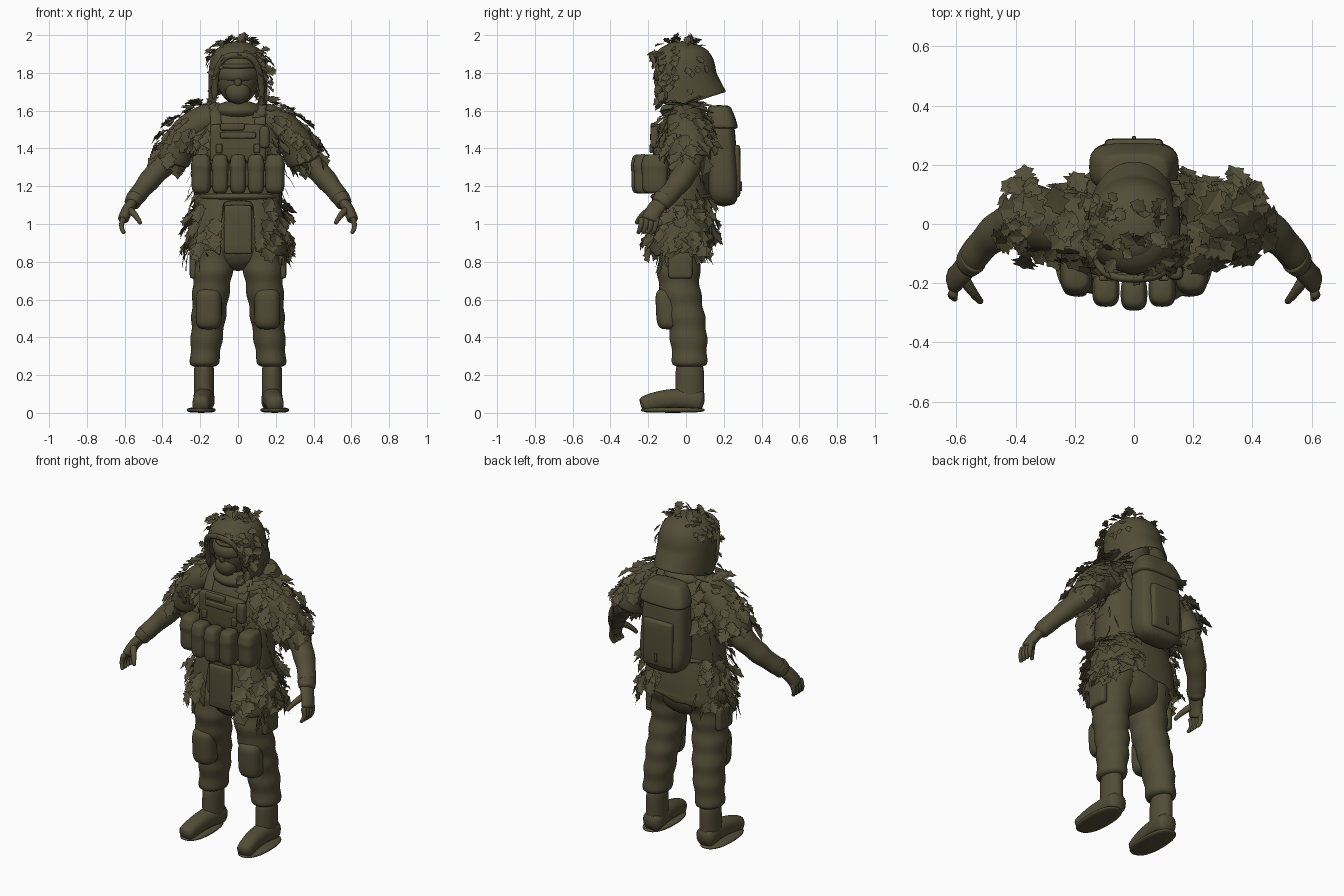
import bpy, bmesh, math, random
from mathutils import Vector

random.seed(4)
if "Cube" in bpy.data.objects:
    bpy.data.objects.remove(bpy.data.objects["Cube"])

OLIVE = (.085, .075, .038, 1)
olive_cloth = bpy.data.materials.new("olive_cloth")
olive_cloth.use_nodes = True
olive_cloth.diffuse_color = OLIVE
shader = olive_cloth.node_tree.nodes["Principled BSDF"]
shader.inputs["Base Color"].default_value = OLIVE
shader.inputs["Roughness"].default_value = .9
ACROSS, FORWARD, UP = Vector((1, 0, 0)), Vector((0, 1, 0)), Vector((0, 0, 1))


def finish(name, bm, mirror=False, smooth=True, shell=0):
    """Turn a bmesh into a finished object."""
    bmesh.ops.recalc_face_normals(bm, faces=bm.faces)
    mesh = bpy.data.meshes.new(name)
    bm.to_mesh(mesh)
    bm.free()
    mesh.materials.append(olive_cloth)
    part = bpy.data.objects.new(name, mesh)
    bpy.context.collection.objects.link(part)
    if mirror:
        part.modifiers.new("Mirror", "MIRROR").use_mirror_merge = False
    if shell:
        part.modifiers.new("Shell", "SOLIDIFY").thickness = shell
    if smooth:
        part.modifiers.new("Subdivision", "SUBSURF").levels = 1
        mesh.shade_smooth()
    return part


def mix(start, end, t):
    return start + (end - start) * t


def bump(t, peak, spread):
    return math.exp(-((t - peak) / spread) ** 2)


def signed_power(value, power):
    return math.copysign(abs(value) ** power, value)


def loft(name, ring, steps=8, axis=None, boxy=1, sides=20, caps=True, cut=None, warp=None, mirror=False, shell=0):
    """Skin the ellipses given by ring(t); they lie flat unless axis guides them along a path."""
    bm = bmesh.new()
    rings = [ring(i / steps) for i in range(steps + 1)]
    loops = []
    for i, (middle, width, depth) in enumerate(rings):
        u, v = ACROSS, FORWARD
        if axis:
            along = (rings[min(i + 1, steps)][0] - rings[max(i - 1, 0)][0]).normalized()
            u = (axis - along * axis.dot(along)).normalized()
            v = along.cross(u)
        angles = [math.tau * (k + .5) / sides for k in range(sides)]
        loops.append([bm.verts.new(middle + u * width * signed_power(math.cos(a), boxy)
                                   + v * depth * signed_power(math.sin(a), boxy)) for a in angles])
    for low, high in zip(loops, loops[1:]):
        for k in range(sides):
            bm.faces.new((low[k - 1], low[k], high[k], high[k - 1]))
    if caps:
        bm.faces.new(loops[0])
        bm.faces.new(loops[-1])
    if cut:
        doomed = [face for face in bm.faces if cut(face.calc_center_median())]
        bmesh.ops.delete(bm, geom=doomed, context="FACES")
    if warp:
        for vert in bm.verts:
            warp(vert.co)
    return finish(name, bm, mirror, True, shell)


def column(name, base, top, width, depth, shape, **options):
    """Upright part whose outline is scaled by shape(t)."""
    base, top = Vector(base), Vector(top)
    return loft(name, lambda t: (mix(base, top, t), width * shape(t), depth * shape(t)), **options)


def tube(name, start, bend, end, width, depth, taper=1, folds=0, axis=FORWARD, **options):
    """Bowed, tapering limb with optional cloth folds."""
    start, bend, end = Vector(start), Vector(bend), Vector(end)

    def ring(t):
        size = mix(1, taper, t) * (1 + folds * math.sin(t * 30))
        return mix(mix(start, bend, t), mix(bend, end, t), t), width * size, depth * size
    return loft(name, ring, axis=axis, **options)


def ball(name, place, size):
    bm = bmesh.new()
    bmesh.ops.create_uvsphere(bm, u_segments=20, v_segments=12, radius=1)
    bmesh.ops.scale(bm, vec=size, verts=bm.verts)
    bmesh.ops.translate(bm, vec=place, verts=bm.verts)
    return finish(name, bm)


def box(name, place, size, mirror=False):
    """Softly rounded block."""
    bm = bmesh.new()
    bmesh.ops.create_cube(bm, size=1)
    bmesh.ops.scale(bm, vec=size, verts=bm.verts)
    bmesh.ops.bevel(bm, geom=bm.edges[:], offset=min(size) * .35, segments=2, profile=.5, affect="EDGES")
    bmesh.ops.translate(bm, vec=place, verts=bm.verts)
    return finish(name, bm, mirror)


def scatter(name, source, count, rule, length, width=.45, lift=.35, hang=1):
    """Fix lobed leaves, or thin strands, on the faces of source that pass the rule."""
    bpy.context.view_layer.update()
    shaped = source.evaluated_get(bpy.context.evaluated_depsgraph_get())
    faces = [(f.center.copy(), f.normal.copy(), f.area) for f in shaped.to_mesh().polygons if rule(f.center, f.normal)]
    shaped.to_mesh_clear()
    bm = bmesh.new()
    for center, normal, area in random.choices(faces, [face[-1] for face in faces], k=count):
        wild = Vector([random.uniform(-1, 1) for axis in "xyz"])
        along = wild * .7 - UP * hang
        along = (along - normal * along.dot(normal)).normalized() + normal * lift * random.uniform(.3, 1.6)
        along.normalize()
        side = along.cross(normal + wild * .4).normalized()
        raised = side.cross(along)
        size = length * random.uniform(.7, 1.3)
        curl = random.uniform(-.3, .1)
        rows = []
        for step in range(8):
            t = step / 7
            half = width * (math.sin(math.pi * t) + .05) * (1 if step % 2 else .6)
            spine = center + normal * .006 + wild * .01 + (along * t + raised * curl * t * t) * size
            rows.append([bm.verts.new(spine + (side * s + raised * abs(s) * .25) * half * size) for s in (-1, 0, 1)])
        for low, high in zip(rows, rows[1:]):
            for k in (0, 1):
                bm.faces.new((low[k], low[k + 1], high[k + 1], high[k]))
    return finish(name, bm, smooth=False)


def barrel(t):
    return 1 - .3 * abs(2 * t - 1) ** 6


def bell(t):
    return mix(1, .8, t * t)


def shoulders(t):
    return 1 - .58 * t ** 8


def dome(t):
    return math.sqrt(1.03 - t ** 6)


def lidded(t):
    return barrel(t) + .08 * bump(t, .7, .07)


def leg_ring(t):
    size = 1 + .06 * math.sin(t * 40)
    middle = Vector((mix(.18, .11, t), .02 - .06 * bump(t, .65, .3), mix(.24, 1, t)))
    return middle, mix(.076, .12, t) * size, mix(.092, .125, t) * size


# Boots and baggy trousers
column("boot_shaft", (.18, .02, .03), (.18, .02, .28), .055, .077, barrel, mirror=True)
tube("boot_foot", (.18, .1, .06), (.18, -.1, .1), (.2, -.24, .035), .06, .06, .75, axis=ACROSS, boxy=.85, mirror=True)
column("boot_sole", (.195, -.07, 0), (.195, -.07, .03), .077, .172, barrel, steps=4, boxy=.85, mirror=True)
loft("trouser_leg", leg_ring, steps=24, mirror=True)
column("knee_pad", (.155, -.09, .44), (.155, -.1, .66), .07, .065, barrel, boxy=.8, mirror=True)
column("trouser_seat", (0, -.02, 1.15), (0, -.02, .75), .2, .14, shoulders)
box("front_flap", (0, -.165, .97), (.15, .035, .26))
box("thigh_pocket", (.235, -.03, .78), (.045, .13, .14), True)


# Jacket body and split skirt with a ragged hem
def ragged(co):
    if co.z < .9:
        co.z += random.uniform(-.03, .03) + (.05 if co.y > 0 else 0)


def front_split(c):
    return abs(c.x) < .08 and c.y < 0 and c.z < 1.12


jacket = column("jacket_body", (0, -.02, 1.06), (0, 0, 1.63), .235, .15, shoulders, steps=12, boxy=.85)
skirt = column("jacket_skirt", (0, -.02, .84), (0, -.02, 1.16), .262, .18, bell, sides=36, boxy=.8,
               caps=False, cut=front_split, warp=ragged, shell=.008)
column("belt", (0, -.02, 1.12), (0, -.02, 1.17), .225, .17, barrel, steps=4, boxy=.85)

# Arms, short cape sleeves and gloves
tube("arm", (.2, .02, 1.5), (.43, .08, 1.3), (.57, -.15, 1.1), .095, .085, .5, .05, steps=20, mirror=True)
sleeve = tube("cape_sleeve", (.13, 0, 1.56), (.29, 0, 1.52), (.35, .025, 1.33), .1, .085, 1.15, .03,
              steps=10, caps=False, shell=.008, mirror=True)
tube("wrist_cuff", (.54, -.11, 1.145), (.55, -.12, 1.13), (.565, -.14, 1.1), .06, .05, .85, mirror=True, steps=4)
tube("palm", (.56, -.135, 1.11), (.59, -.17, 1.08), (.61, -.195, 1.015), .045, .03, mirror=True)
for i, finger in enumerate(("index", "middle", "ring", "little")):
    y = -.235 + .026 * i
    tube(finger + "_finger", (.605, y, 1.035), (.63, y, .98), (.6, y - .02, .95), .018, .017, .6, sides=10, mirror=True)
tube("thumb", (.575, -.185, 1.075), (.54, -.24, 1.05), (.515, -.265, 1), .022, .022, .5, sides=10, mirror=True)

# Head, mask and goggles
ball("head", (0, -.04, 1.77), (.112, .12, .14))
ball("face_mask", (0, -.11, 1.7), (.068, .06, .065))
ball("nose", (0, -.145, 1.755), (.022, .025, .035))
ball("neck_scarf", (0, -.015, 1.6), (.135, .125, .055))
tube("goggles", (-.112, -.05, 1.79), (0, -.26, 1.79), (.112, -.05, 1.79), .036, .02, axis=UP, sides=12)
tube("goggle_band", (-.11, -.05, 1.835), (0, -.25, 1.835), (.11, -.05, 1.835), .012, .01, axis=UP, sides=10)


# Hood with an arched face opening and a flared back
def face_opening(c):
    return c.y < -.03 and abs(c.x / .12) ** 3 + ((c.z - 1.65) / .24) ** 3 < 1


def flare_back(co):
    low = max(0, 1.8 - co.z) * max(0, co.y)
    co.y += low * 1.4
    co.z += low * 2.4


def rim_ring(t):
    rise = abs(math.sin(math.pi * t))
    x = .125 * signed_power(math.cos(math.pi * t), .67)
    return Vector((x, -.1 - .085 * rise, 1.65 + .245 * rise ** .67)), .014, .018


hood = column("hood", (0, 0, 1.63), (0, -.02, 1.965), .155, .17, dome, steps=16, sides=40, boxy=.95,
              cut=face_opening, warp=flare_back, shell=.012, caps=False)
ball("hood_crown", (0, -.02, 1.93), (.09, .1, .038))
loft("hood_rim", rim_ring, steps=16, axis=FORWARD, sides=10)

# Load vest: plate, straps and pouches
box("chest_plate", (0, -.15, 1.43), (.3, .05, .2))
box("chest_band", (0, -.178, 1.47), (.19, .02, .035))
box("chest_pouch", (-.03, -.175, 1.515), (.13, .025, .04))
box("radio_pouch", (.14, -.165, 1.46), (.055, .05, .12))
box("strap_buckle", (.1, -.183, 1.4), (.035, .02, .05), True)
box("vest_band", (0, -.165, 1.26), (.4, .05, .13))
tube("shoulder_strap", (.11, -.17, 1.4), (.13, -.02, 1.87), (.13, .15, 1.4), .03, .013, axis=ACROSS, sides=12, boxy=.7,
     steps=12, mirror=True)
for name, x, y, width, depth in (("centre", 0, -.235, .043, .055), ("front", .095, -.222, .044, .055),
                                 ("side", .195, -.165, .052, .07)):
    column(name + "_pouch", (x, y, 1.16), (x, y, 1.37), width, depth, lidded, steps=14, boxy=.65, mirror=x > 0)

# Backpack with lid, pocket and pull
column("backpack", (0, .2, 1.09), (0, .175, 1.62), .158, .09, lambda t: barrel(t) * mix(1, .85, t), boxy=.6)
column("backpack_lid", (0, .195, 1.5), (0, .175, 1.63), .14, .075, lambda t: 1.1 - .35 * t * t, boxy=.6)
box("backpack_pocket", (0, .265, 1.28), (.2, .05, .28))
box("backpack_pull", (0, .292, 1.2), (.015, .01, .05))

# Foliage camouflage: leaves, then hanging strands
scatter("sleeve_leaves", sleeve, 190, lambda c, n: abs(c.x) > .15 and n.z > -.3 and n.x * c.x > -.02, .085)
scatter("shoulder_leaves", jacket, 60, lambda c, n: c.z > 1.4 and abs(c.x) > .14, .08)
scatter("hood_leaves", hood, 75, lambda c, n: (c.z > 1.88 or c.y < -.07) and n.y < .4 and n.z > -.2, .055,
        lift=.6, hang=.5)
scatter("hood_side_leaves", hood, 22, lambda c, n: c.z > 1.72 and c.y < .1 and abs(c.x) > .1, .045)
scatter("skirt_leaves", skirt, 85, lambda c, n: abs(c.x) > .11 and c.y < .1 and c.z > .88 and n.x * c.x > 0, .095)
scatter("skirt_back_leaves", skirt, 16, lambda c, n: c.x > .1 and c.y > .1 and c.z > .95 and n.y > 0, .085)
scatter("skirt_strands", skirt, 50, lambda c, n: abs(c.x) > .16 and c.z < 1, .11, .06, .3)
scatter("side_strands", jacket, 36, lambda c, n: abs(c.x) > .19 and c.z < 1.35, .09, .06, .5)
